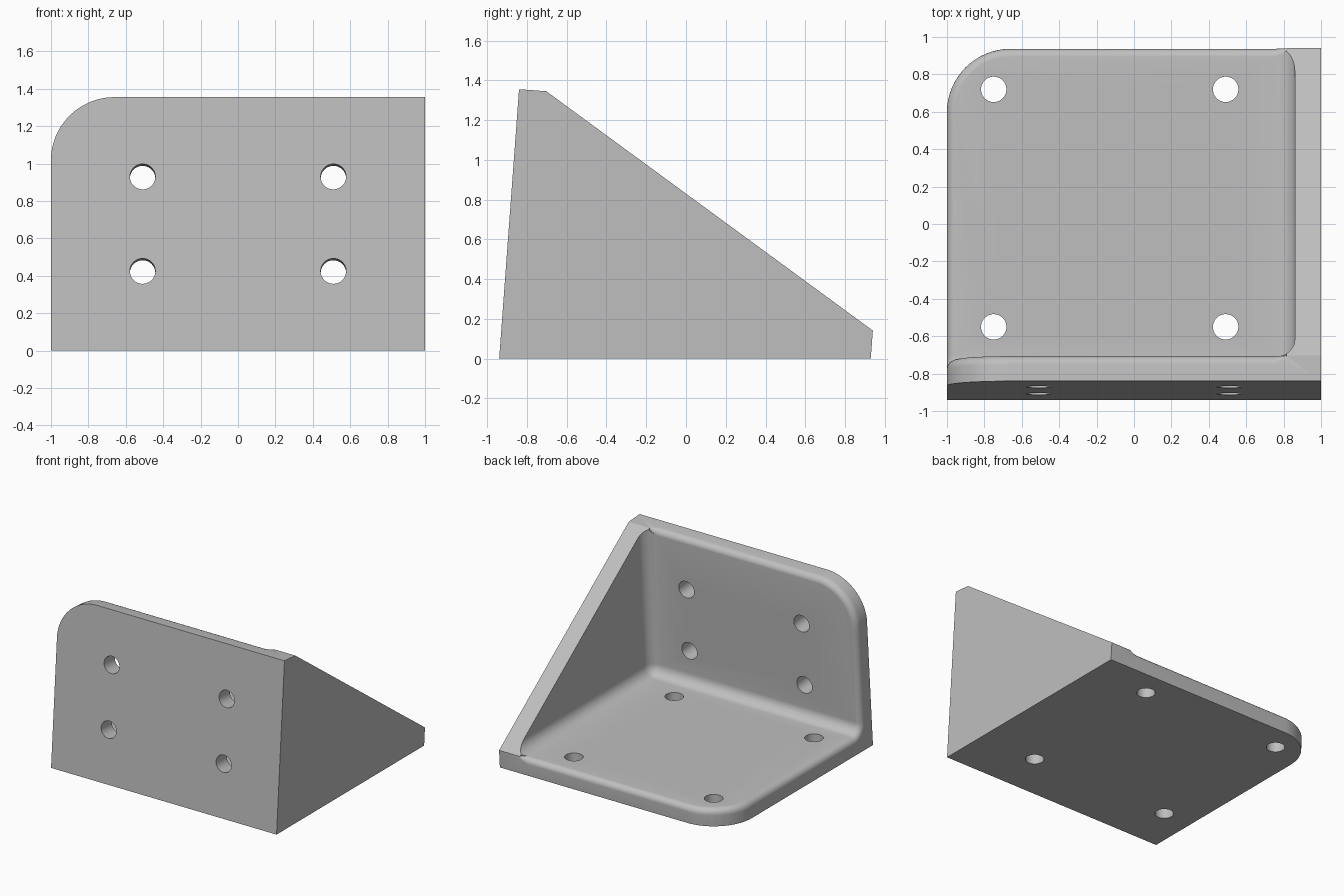
import bpy, bmesh, math
from mathutils import Vector

if "Cube" in bpy.data.objects:
    bpy.data.objects.remove(bpy.data.objects["Cube"])

# Main dimensions
PLATE, WALL, GUSSET_X = 0.14, 0.137, 0.86      # floor height, wall thickness, gusset inner face
BACK, FRONT = 0.94, -0.94
TILT = math.atan2(0.10, 1.355)                 # the wall leans back
S, C = math.sin(TILT), math.cos(TILT)
UP, IN = Vector((0, S, C)), Vector((0, C, -S))  # along the wall, into the pocket
HEIGHT = math.hypot(0.10, 1.355)
CORNER, RIM, TAN, SEG = 0.34, 0.05, 0.09, 8    # corner radius, rim round, inner fillet

# Inner path: floor, fillet arc, wall
foot = Vector((0, FRONT, 0)) + IN * WALL
rise = (PLATE - foot.z) / C
Q = foot + UP * rise
BEND = math.pi / 2 + TILT
FIL = TAN / math.tan(BEND / 2)
LF = BACK - (Q.y + TAN)
LA = FIL * BEND
END = LF + LA + HEIGHT - rise - TAN


def place(u, v, h):
    """x position, distance along the inner path, height above its surface"""
    if v < LF:
        y = BACK - v
        lean = S / C * max(0, min(1, (y - 0.4) / 0.2))
        return Vector((u, y + lean * h, PLATE + h))
    if v < LF + LA:
        a = (v - LF) / FIL
        return Vector((u, Q.y + TAN - (FIL - h) * math.sin(a),
                       PLATE + FIL - (FIL - h) * math.cos(a)))
    p = Q + UP * (TAN + v - LF - LA) + IN * h
    return Vector((u, p.y, p.z))


def loft(name, sections):
    """closed solid through a list of equal-length cross-sections"""
    bm = bmesh.new()
    rings = [[bm.verts.new(p) for p in s] for s in sections]
    n = len(rings[0])
    for a, b in zip(rings, rings[1:]):
        for i in range(n):
            j = (i + 1) % n
            bm.faces.new((a[i], a[j], b[j], b[i]))
    bm.faces.new(rings[0])
    bm.faces.new(rings[-1])
    bmesh.ops.recalc_face_normals(bm, faces=bm.faces)
    me = bpy.data.meshes.new(name)
    bm.to_mesh(me)
    bm.free()
    ob = bpy.data.objects.new(name, me)
    bpy.context.collection.objects.link(ob)
    return ob


# Solid wedge with the side outline
top_out = Vector((0, FRONT, 0)) + UP * HEIGHT
top_in = top_out + IN * (WALL + 0.0005)
outline = [(FRONT, 0), (top_out.y, top_out.z), (top_in.y, top_in.z),
           (BACK, PLATE + 0.0008), (BACK - PLATE * S / C, 0)]
bracket = loft("corner_bracket", [[Vector((x, y, z)) for y, z in outline] for x in (-1, 1)])
cutters = []

# Pocket with rounded inner edges
far = Q + UP * 3
tri = [(Q.y, Q.z), (far.y, far.z), (3.0, PLATE)]
pocket = loft("pocket_cutter", [[Vector((x, y, z)) for y, z in tri] for x in (-2, GUSSET_X)])
bm = bmesh.new()
bm.from_mesh(pocket.data)
inner = min(bm.verts, key=lambda v: (v.co - Vector((GUSSET_X, Q.y, Q.z))).length)
bmesh.ops.bevel(bm, geom=list(inner.link_edges), offset=TAN, offset_type='OFFSET',
                segments=SEG, profile=0.5, affect='EDGES')
bmesh.ops.recalc_face_normals(bm, faces=bm.faces)
bm.to_mesh(pocket.data)
bm.free()
cutters.append(pocket)


def arc(flip):
    """boundary points and inward directions around one rounded corner"""
    pts = []
    for i in range(17):
        a = math.pi / 2 * i / 16
        n = (math.sin(a), math.cos(a))
        u = -1 + CORNER - CORNER * n[0]
        v = CORNER - CORNER * n[1]
        pts.append((u, END - v, n[0], -n[1]) if flip else (u, v, n[0], n[1]))
    return pts[::-1] if flip else pts


# Rounded outer corners of plate and wall
for flip in (False, True):
    pts = [(u - 0.0005 * nu, v - 0.0005 * nv) for u, v, nu, nv in arc(flip)]
    edge = END + 0.1 if flip else -0.1
    pts = ([(-1.1, pts[0][1])] + pts + [(pts[-1][0], edge), (-1.1, edge)]) if flip else \
          ([(pts[0][0], edge)] + pts + [(-1.1, pts[-1][1]), (-1.1, edge)])
    cutters.append(loft("corner_cutter", [[place(u, v, h) for u, v in pts] for h in (-0.3, 0.05)]))

# Rounded rim running around plate and wall, fading out at the gusset
fade = [(0.815, 0.25), (0.79, 0.65), (0.75, 1.0)]
chain = [(u, 0, 0, 1, k) for u, k in fade]
chain += [p + (1.0,) for p in arc(False)]
chain += [(-1, LF + LA * i / SEG, 1, 0, 1.0) for i in range(SEG + 1)]
chain += [p + (1.0,) for p in arc(True)]
chain += [(u, END, 0, -1, k) for u, k in reversed(fade)]
sections = []
for u, v, nu, nv, k in chain:
    r, e = RIM * k, 0.0005
    prof = [(-0.04, -r + e)]
    for i in range(7):
        a = math.pi / 2 * i / 6
        prof.append((r - r * math.cos(a) - e, -r + r * math.sin(a) + e))
    prof += [(r - e, 0.03), (-0.04, 0.03)]
    sections.append([place(u + nu * d, v + nv * d, h) for d, h in prof])
cutters.append(loft("rim_cutter", sections))


def hole(center, axis, side):
    ring = [math.tau * i / 48 for i in range(48)]
    x = Vector((1, 0, 0))
    cutters.append(loft("hole_cutter", [
        [center + axis * d + (x * math.cos(a) + side * math.sin(a)) * 0.068 for a in ring]
        for d in (-0.3, 0.3)]))


# Screw holes in plate and wall
for x in (-0.75, 0.49):
    for y in (-0.55, 0.72):
        hole(Vector((x, y, 0.07)), Vector((0, 0, 1)), Vector((0, 1, 0)))
for x in (-0.51, 0.51):
    for z in (0.425, 0.93):
        hole(Vector((x, FRONT + z * S / C, z)), IN, UP)

# Cut everything out of the wedge
bpy.context.view_layer.objects.active = bracket
bracket.select_set(True)
for cut in cutters:
    cut.hide_render = True
    mod = bracket.modifiers.new("cut", 'BOOLEAN')
    mod.operation, mod.solver, mod.object = 'DIFFERENCE', 'EXACT', cut
    bpy.ops.object.modifier_apply(modifier=mod.name)
    bpy.data.objects.remove(cut)

# Grey finish
grey = bpy.data.materials.new("grey")
grey.diffuse_color = (0.52, 0.52, 0.52, 1)
grey.use_nodes = True
grey.node_tree.nodes["Principled BSDF"].inputs["Base Color"].default_value = grey.diffuse_color
bracket.data.materials.clear()
bracket.data.materials.append(grey)
bpy.ops.object.shade_smooth_by_angle(angle=math.radians(30))
